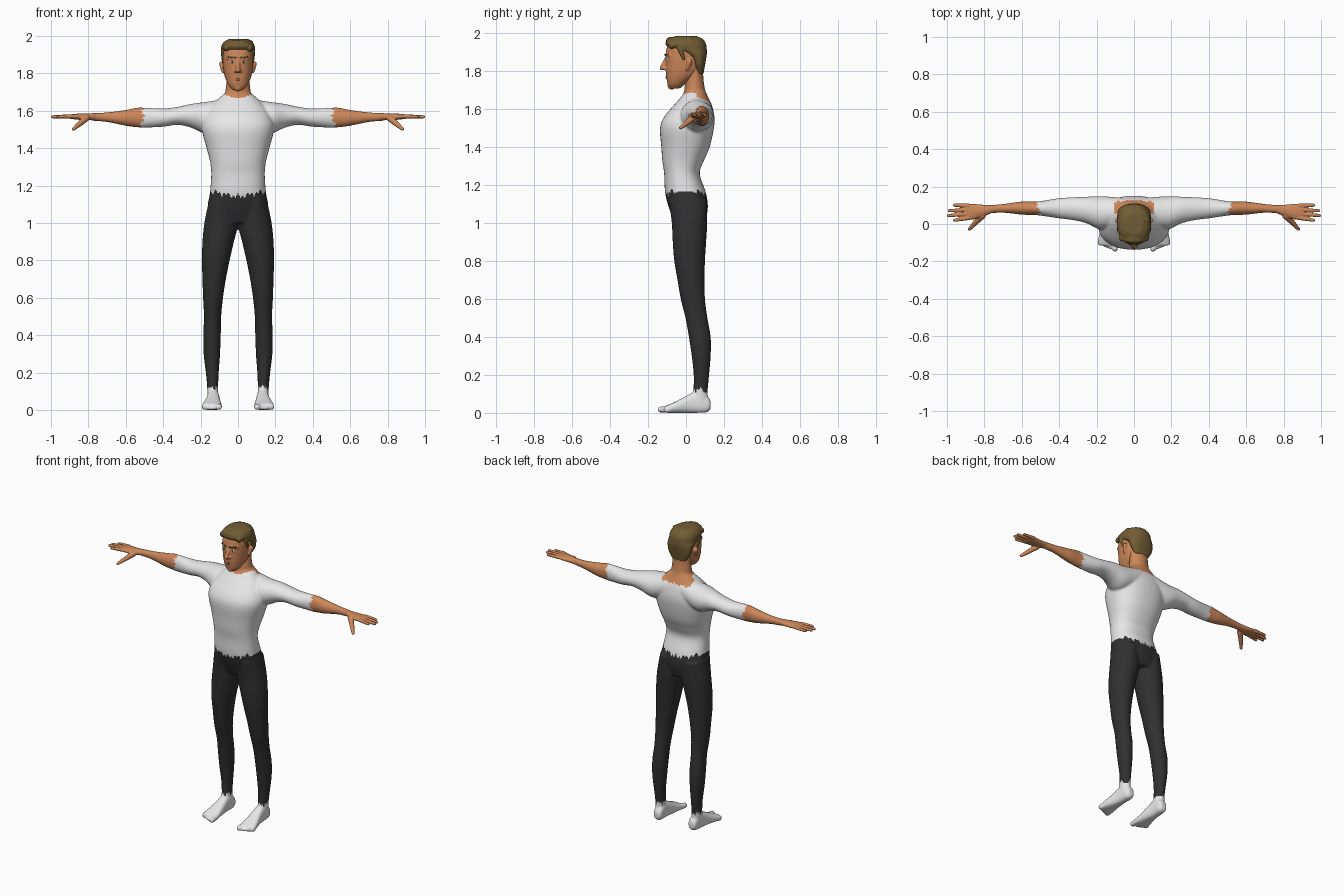
import bpy, bmesh, math
from mathutils import Vector, Matrix

cube = bpy.data.objects.get("Cube")
if cube:
    bpy.data.objects.remove(cube)


def material(name, *rgb):
    mat = bpy.data.materials.new(name)
    mat.use_nodes = True
    mat.diffuse_color = (*rgb, 1)
    mat.node_tree.nodes["Principled BSDF"].inputs["Base Color"].default_value = (*rgb, 1)
    return mat


WHITE = material("white_cloth", .8, .8, .8)
DARK = material("charcoal_cloth", .03, .03, .03)
SKIN = material("skin", .6, .24, .1)
HAIR = material("brown_hair", .17, .11, .035)
LIPS = material("lips", .42, .14, .07)
IRIS = material("dark_iris", .04, .025, .015)


def catmull(p, q, r, s, t):
    return [.5 * (2 * b + (c - a) * t + (2 * a - 5 * b + 4 * c - d) * t * t
                  + (3 * b - a - 3 * c + d) * t ** 3) for a, b, c, d in zip(p, q, r, s)]


def loft(bm, axis, stations, side=1, power=2.0, sides=40, steps=4):
    """Skin rounded sections; a station is (position, low a, high a, low b, high b)."""
    rows, last = [], len(stations) - 1
    for i in range(last):
        quad = [stations[min(max(i + k, 0), last)] for k in (-1, 0, 1, 2)]
        rows += [catmull(*quad, k / steps) for k in range(steps)]
    rows.append(stations[-1])
    rings = []
    for t, a0, a1, b0, b1 in rows:
        ring = []
        for k in range(sides):
            ang = math.tau * k / sides
            c, s = math.cos(ang), math.sin(ang)
            a = (a0 + a1) / 2 + (a1 - a0) / 2 * math.copysign(abs(c) ** (2 / power), c)
            b = (b0 + b1) / 2 + (b1 - b0) / 2 * math.copysign(abs(s) ** (2 / power), s)
            x, y, z = {"x": (t, a, b), "y": (a, t, b), "z": (a, b, t)}[axis]
            ring.append(bm.verts.new((x * side, y, z)))
        rings.append(ring)
    for low, high in zip(rings, rings[1:]):
        for k in range(sides):
            n = (k + 1) % sides
            bm.faces.new((low[k], low[n], high[n], high[k]))
    bm.faces.new(rings[0])
    bm.faces.new(rings[-1])


def central(stations):
    """Turn (z, half width, front, back) into full stations."""
    return [(z, -w, w, f, b) for z, w, f, b in stations]


def ball(bm, at, r, side=1):
    bmesh.ops.create_uvsphere(bm, u_segments=16, v_segments=10, radius=r,
                              matrix=Matrix.Translation((at[0] * side, at[1], at[2])))


def capsule(bm, a, b, ra, rb, side=1):
    ball(bm, a, ra, side)
    ball(bm, b, rb, side)
    a, b = (Vector((p[0] * side, p[1], p[2])) for p in (a, b))
    turn = (b - a).to_track_quat("Z", "Y").to_matrix().to_4x4()
    bmesh.ops.create_cone(bm, cap_ends=True, segments=16, radius1=ra, radius2=rb,
                          depth=(b - a).length, matrix=Matrix.Translation((a + b) / 2) @ turn)


def finish(name, bm, mats, voxel=0, smooth=0, rule=None):
    """Fuse the pieces into one skin, smooth it and colour its faces by a rule."""
    bmesh.ops.recalc_face_normals(bm, faces=bm.faces)
    mesh = bpy.data.meshes.new(name)
    bm.to_mesh(mesh)
    bm.free()
    obj = bpy.data.objects.new(name, mesh)
    bpy.context.collection.objects.link(obj)
    if voxel:
        remesh = obj.modifiers.new("fuse", "REMESH")
        remesh.mode, remesh.voxel_size = "VOXEL", voxel
        soft = obj.modifiers.new("soften", "SMOOTH")
        soft.factor, soft.iterations = .5, smooth
        graph = bpy.context.evaluated_depsgraph_get()
        fused = bpy.data.meshes.new_from_object(obj.evaluated_get(graph))
        obj.modifiers.clear()
        obj.data = fused
    obj.data.materials.clear()
    for mat in mats:
        obj.data.materials.append(mat)
    for face in obj.data.polygons:
        face.use_smooth = True
        face.material_index = rule(face.center) if rule else 0
    return obj


# Body: torso, neck, arms, legs and feet in one skin
body = bmesh.new()
loft(body, "z", central([
    (1.0, .11, -.06, .1), (1.08, .16, -.09, .115), (1.16, .15, -.11, .105),
    (1.26, .143, -.115, .072), (1.33, .15, -.125, .095), (1.4, .168, -.13, .125),
    (1.5, .193, -.137, .147), (1.56, .185, -.115, .15), (1.62, .15, -.065, .137),
    (1.66, .11, -.03, .118), (1.7, .065, 0, .1)]), power=2.3)
loft(body, "z", central([(1.6, .08, -.02, .11), (1.68, .07, -.012, .103),
                         (1.76, .062, -.002, .092), (1.82, .06, 0, .09)]))
for s in (1, -1):
    loft(body, "x", [
        (.06, .01, .14, 1.52, 1.665), (.17, -.03, .148, 1.48, 1.648),
        (.25, .002, .146, 1.51, 1.637), (.32, .02, .143, 1.525, 1.622),
        (.4, .03, .138, 1.515, 1.612), (.5, .045, .122, 1.51, 1.617),
        (.54, .048, .12, 1.512, 1.617), (.6, .05, .12, 1.52, 1.605),
        (.7, .06, .107, 1.54, 1.592), (.79, .055, .1, 1.548, 1.588)], s)
    loft(body, "z", [
        (1.12, .02, .155, -.09, .11), (1.0, 0, .18, -.075, .112),
        (.9, .022, .19, -.07, .106), (.8, .045, .193, -.062, .1),
        (.7, .065, .19, -.045, .098), (.6, .08, .187, -.028, .1),
        (.5, .09, .182, -.003, .113), (.4, .092, .186, .015, .13),
        (.3, .096, .184, .03, .13), (.2, .103, .172, .04, .122),
        (.12, .106, .165, .038, .115), (.05, .105, .165, .03, .115)], s)
    loft(body, "y", [
        (.13, .11, .15, .02, .06), (.11, .1, .16, .003, .09), (.05, .1, .165, 0, .11),
        (0, .095, .172, 0, .088), (-.05, .09, .185, 0, .062),
        (-.09, .086, .193, 0, .044), (-.115, .092, .193, .003, .034)], s, power=2.6)
    for i, x in enumerate((.102, .128, .148, .166, .182)):
        r = .012 if i else .017
        capsule(body, (x, -.09, r + .004), (x, -.133 + .009 * i, r), r, r, s)


def jag(t, size):
    """Ragged hem built from two saw waves."""
    return size * (abs((t * 17) % 1 - .5) + abs((t * 41) % 1 - .5))


def outfit(c):
    x = abs(c.x)
    if x > .3:
        return 2 if x > .49 + jag(c.y + c.z, .035) else 0
    if c.z < .3:
        return 0 if c.z < .1 + jag(c.x + c.y, .04) else 1
    if c.z < 1.3:
        return 1 if c.z < 1.12 + .2 * x + jag(c.x, .04) else 0
    if c.y > .055:
        return 2 if x < .105 and c.z > 1.63 + jag(c.x, .02) else 0
    return 2 if c.z > 1.66 + .3 * x + jag(c.x, .008) else 0


finish("body", body, [WHITE, DARK, SKIN], .0065, 6, outfit)

# Hands with four spread fingers and a thumb
for s, label in ((1, "left"), (-1, "right")):
    hand = bmesh.new()
    loft(hand, "x", [
        (.76, .058, .1, 1.55, 1.588), (.82, .036, .104, 1.55, 1.586),
        (.87, .022, .108, 1.554, 1.584), (.905, .028, .104, 1.559, 1.58)], s)
    for base, tip, reach in ((.032, .02, .96), (.054, .045, .992),
                             (.076, .071, .988), (.098, .1, .96)):
        capsule(hand, (.885, base, 1.571), (reach, tip, 1.568), .0115, .0085, s)
    capsule(hand, (.81, .045, 1.562), (.85, .005, 1.528), .018, .014, s)
    capsule(hand, (.85, .005, 1.528), (.88, -.028, 1.502), .014, .009, s)
    finish(label + "_hand", hand, [SKIN], .0035, 3)

# Head with jaw, nose, brow ridge and ears
head = bmesh.new()
loft(head, "z", central([
    (1.71, .028, -.085, -.03), (1.735, .05, -.098, .0), (1.78, .07, -.105, .06),
    (1.83, .079, -.107, .085), (1.88, .082, -.108, .093),
    (1.93, .078, -.098, .087), (1.965, .05, -.06, .06)]), power=2.2)
capsule(head, (0, -.101, 1.87), (0, -.126, 1.817), .009, .013)
ball(head, (0, -.076, 1.725), .022)
for s in (1, -1):
    ball(head, (.012, -.11, 1.814), .01, s)
    capsule(head, (.016, -.1, 1.885), (.052, -.082, 1.884), .012, .012, s)
    capsule(head, (.079, .006, 1.812), (.086, .018, 1.85), .01, .015, s)
finish("head", head, [SKIN], .004, 3)

# Swept hair with rounded locks over the forehead
hair = bmesh.new()
loft(hair, "z", central([
    (1.785, .05, .055, .092), (1.83, .078, .04, .1), (1.87, .086, .02, .107),
    (1.895, .09, -.02, .11), (1.92, .091, -.085, .109), (1.945, .09, -.108, .105),
    (1.97, .074, -.09, .088), (1.985, .045, -.055, .055)]), power=2.2)
for i in range(7):
    x = -.06 + .02 * i
    lift = 1.94 + .02 * math.sin(i * .55)
    capsule(hair, (x, -.085 + 3 * x * x, lift), (x * .9 + .012, .02, 1.962 + .008 * (i % 2)), .02, .016)
for s in (1, -1):
    capsule(hair, (.078, -.03, 1.915), (.079, -.012, 1.865), .014, .008, s)
finish("hair", hair, [HAIR], .004, 2)

# Eyes, brows and mouth
for s, label in ((1, "left"), (-1, "right")):
    for part, at, r, mat in (("eye", (.032, -.094, 1.861), .0115, WHITE),
                             ("iris", (.032, -.102, 1.861), .0055, IRIS)):
        bm = bmesh.new()
        ball(bm, at, r, s)
        finish(label + "_" + part, bm, [mat])
    brow = bmesh.new()
    capsule(brow, (.016, -.11, 1.886), (.052, -.092, 1.888), .005, .004, s)
    finish(label + "_eyebrow", brow, [HAIR])
mouth = bmesh.new()
for s in (1, -1):
    capsule(mouth, (0, -.103, 1.768), (.022, -.094, 1.767), .006, .003, s)
finish("mouth", mouth, [LIPS])
